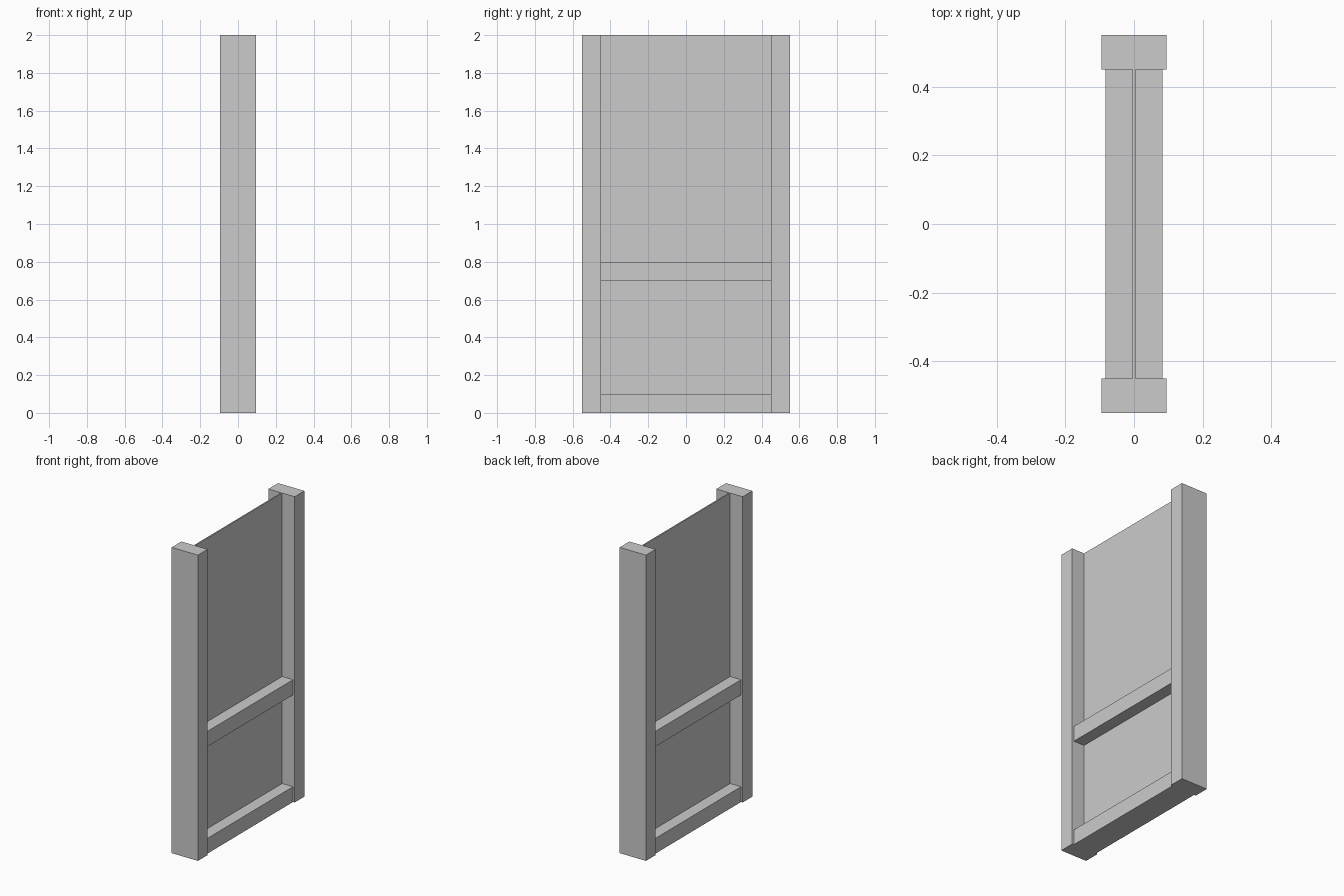
import bpy

if "Cube" in bpy.data.objects:
    bpy.data.objects.remove(bpy.data.objects["Cube"])


def box(name, size, center):
    bpy.ops.mesh.primitive_cube_add(size=1, location=center)
    ob = bpy.context.object
    ob.name = name
    ob.scale = size
    bpy.ops.object.transform_apply(location=False, rotation=False, scale=True)
    return ob


HALF_SPAN = 0.45   # inner face of the posts
SPAN = 2 * HALF_SPAN

# Upright posts
for side, label in ((-1, "front"), (1, "back")):
    box(f"{label}_post", (0.19, 0.10, 2.0), (0, side * (HALF_SPAN + 0.05), 1.0))

# Horizontal rails
for label, z in (("bottom", 0.05), ("middle", 0.75)):
    box(f"{label}_rail", (0.166, SPAN, 0.10), (0, 0, z))

# Thin panels filling the openings
for label, z0, z1 in (("lower", 0.10, 0.70), ("upper", 0.80, 2.0)):
    box(f"{label}_panel", (0.009, SPAN, z1 - z0), (0, 0, (z0 + z1) / 2))
